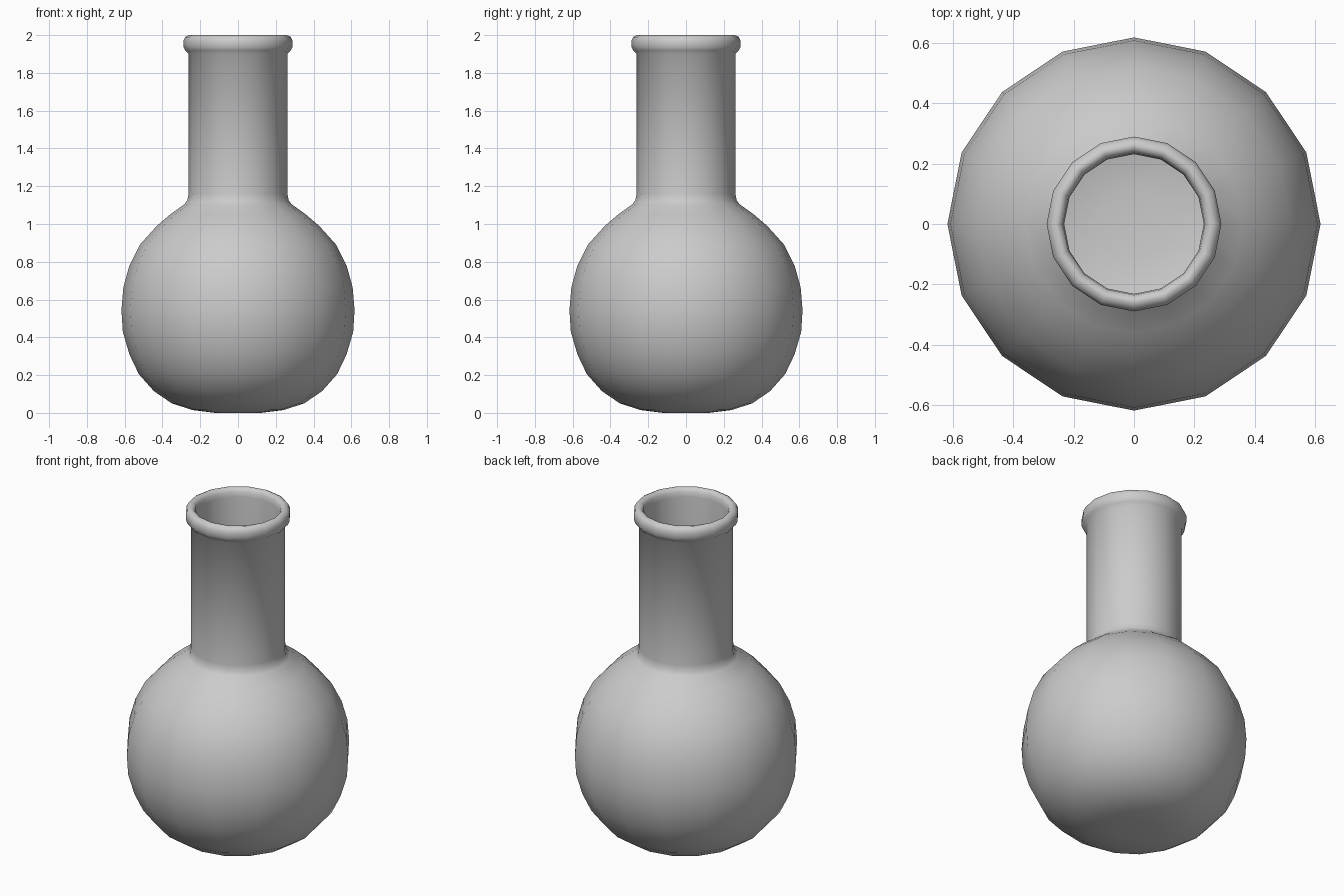
import bpy, bmesh, math

SIDES = 16


def lathe(name, profile):
    """Spin an (r, z) profile round the z axis; r = 0 becomes a pole."""
    bm = bmesh.new()
    rings = []
    for r, z in profile:
        if r == 0:
            rings.append([bm.verts.new((0, 0, z))] * SIDES)
        else:
            rings.append([bm.verts.new((r * math.cos(math.tau * i / SIDES),
                                        r * math.sin(math.tau * i / SIDES), z))
                          for i in range(SIDES)])
    for a, b in zip(rings, rings[1:]):
        for i in range(SIDES):
            j = (i + 1) % SIDES
            bm.faces.new(list(dict.fromkeys((a[i], a[j], b[j], b[i]))))
    bmesh.ops.recalc_face_normals(bm, faces=bm.faces)
    mesh = bpy.data.meshes.new(name)
    bm.to_mesh(mesh)
    bm.free()
    for p in mesh.polygons:
        p.use_smooth = True
    obj = bpy.data.objects.new(name, mesh)
    bpy.context.collection.objects.link(obj)
    return obj


# Outer wall: base, round bulb, shoulder fillet, straight neck
outer = [(0, 0.005), (0.12, 0), (0.24, 0.015), (0.35, 0.05), (0.445, 0.115),
         (0.525, 0.205), (0.575, 0.31), (0.61, 0.43), (0.617, 0.545),
         (0.607, 0.665), (0.575, 0.78), (0.52, 0.89), (0.43, 0.99),
         (0.36, 1.05), (0.283, 1.105), (0.268, 1.125), (0.262, 1.16)]
# Rolled lip at the mouth
lip = [(0.262, 1.90), (0.28, 1.918), (0.289, 1.94), (0.289, 1.97),
       (0.28, 1.99), (0.262, 2.0), (0.247, 1.997), (0.235, 1.98),
       (0.231, 1.95)]
# Inner wall: neck bore and hollow bulb
inner = [(0.231, 1.16), (0.238, 1.11), (0.262, 1.078), (0.34, 1.025),
         (0.405, 0.97), (0.493, 0.872), (0.546, 0.77), (0.577, 0.66),
         (0.587, 0.545), (0.58, 0.435), (0.547, 0.32), (0.5, 0.222),
         (0.427, 0.14), (0.338, 0.078), (0.235, 0.045), (0.12, 0.032),
         (0, 0.03)]

lathe("flask", outer + lip + inner)
